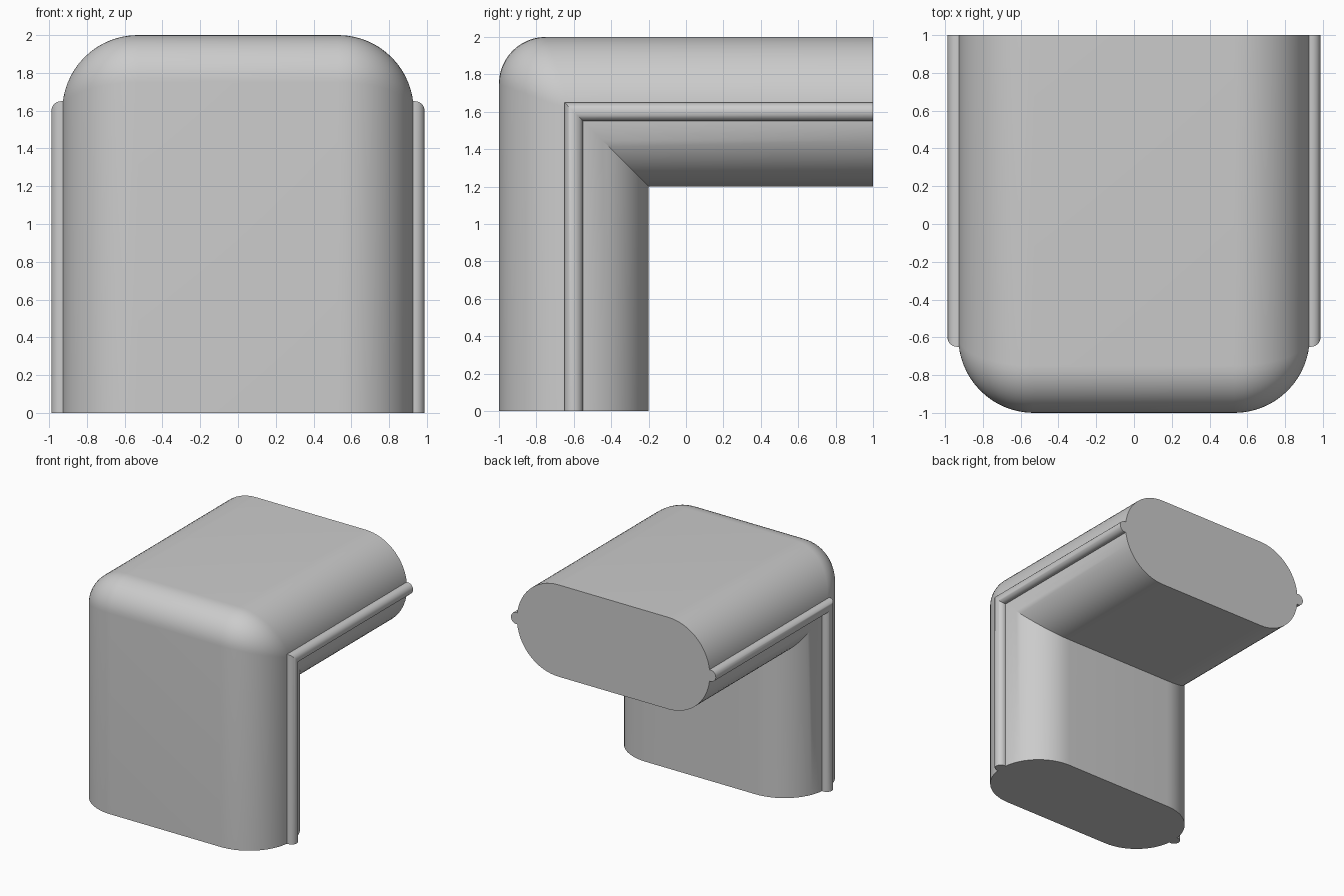
import bpy
import bmesh
from math import sin, cos, pi, radians
from mathutils import Vector

cube = bpy.data.objects.get("Cube")
if cube:
    bpy.data.objects.remove(cube)

GREY = (0.6, 0.6, 0.6, 1)
grey = bpy.data.materials.new("plain grey")
grey.use_nodes = True
grey.diffuse_color = GREY
grey.node_tree.nodes["Principled BSDF"].inputs["Base Color"].default_value = GREY

AXIS_Y, AXIS_Z = -0.6, 1.6   # where the two leg centre lines meet
STEPS = 12                   # segments around the rounded outer corner


def elbow_sweep(name, section, radius=0):
    """Sweep (x, depth, normal x, normal depth) points along a mitred elbow,
    rounding the outer corner with a rolling ball of the given radius."""
    bm = bmesh.new()
    rows = []
    for x, d, nx, nd in section:
        r = radius if nd > 0.001 else 0
        centre = Vector((x - r * nx, AXIS_Y - d + r * nd, AXIS_Z + d - r * nd))
        front, top = Vector((nx, -nd, 0)), Vector((nx, 0, nd))
        path = [Vector((x, AXIS_Y - d, 0))]
        for i in range(STEPS + 1):
            n = front.slerp(top, i / STEPS) if r else front
            path.append(centre + r * n)
        path.append(Vector((x, 1, AXIS_Z + d)))
        rows.append([bm.verts.new(p) for p in path])
    for a, b in zip(rows, rows[1:] + rows[:1]):
        for i in range(len(a) - 1):
            bm.faces.new((a[i], b[i], b[i + 1], a[i + 1]))
    # flat end caps
    bm.faces.new([row[0] for row in rows])
    bm.faces.new([row[-1] for row in rows])
    bmesh.ops.remove_doubles(bm, verts=bm.verts, dist=1e-5)
    bmesh.ops.recalc_face_normals(bm, faces=bm.faces)
    mesh = bpy.data.meshes.new(name)
    bm.to_mesh(mesh)
    bm.free()
    mesh.materials.append(grey)
    mesh.shade_smooth()
    mesh.set_sharp_from_angle(angle=radians(30))
    obj = bpy.data.objects.new(name, mesh)
    bpy.context.collection.objects.link(obj)
    return obj


def arc(cx, r, start, end, count):
    angles = [start + (end - start) * i / count for i in range(count + 1)]
    return [(cx + r * cos(t), r * sin(t), cos(t), sin(t)) for t in angles]


# Main padded elbow with a stadium cross-section
HALF_FLAT, END_RADIUS = 0.53, 0.4
stadium = (arc(HALF_FLAT, END_RADIUS, -pi / 2, pi / 2, 32)
           + arc(-HALF_FLAT, END_RADIUS, pi / 2, 3 * pi / 2, 32))
elbow_sweep("elbow_body", stadium, 0.25)

# Raised bead along each side
BEAD = 0.05
for side, label in ((1, "left"), (-1, "right")):
    bead = [(0.9, -BEAD, 0, -1)] + arc(0.9375, BEAD, -pi / 2, pi / 2, 14)
    bead.append((0.9, BEAD, 0, 1))
    elbow_sweep(label + "_bead", [(side * x, d, side * nx, nd) for x, d, nx, nd in bead])
